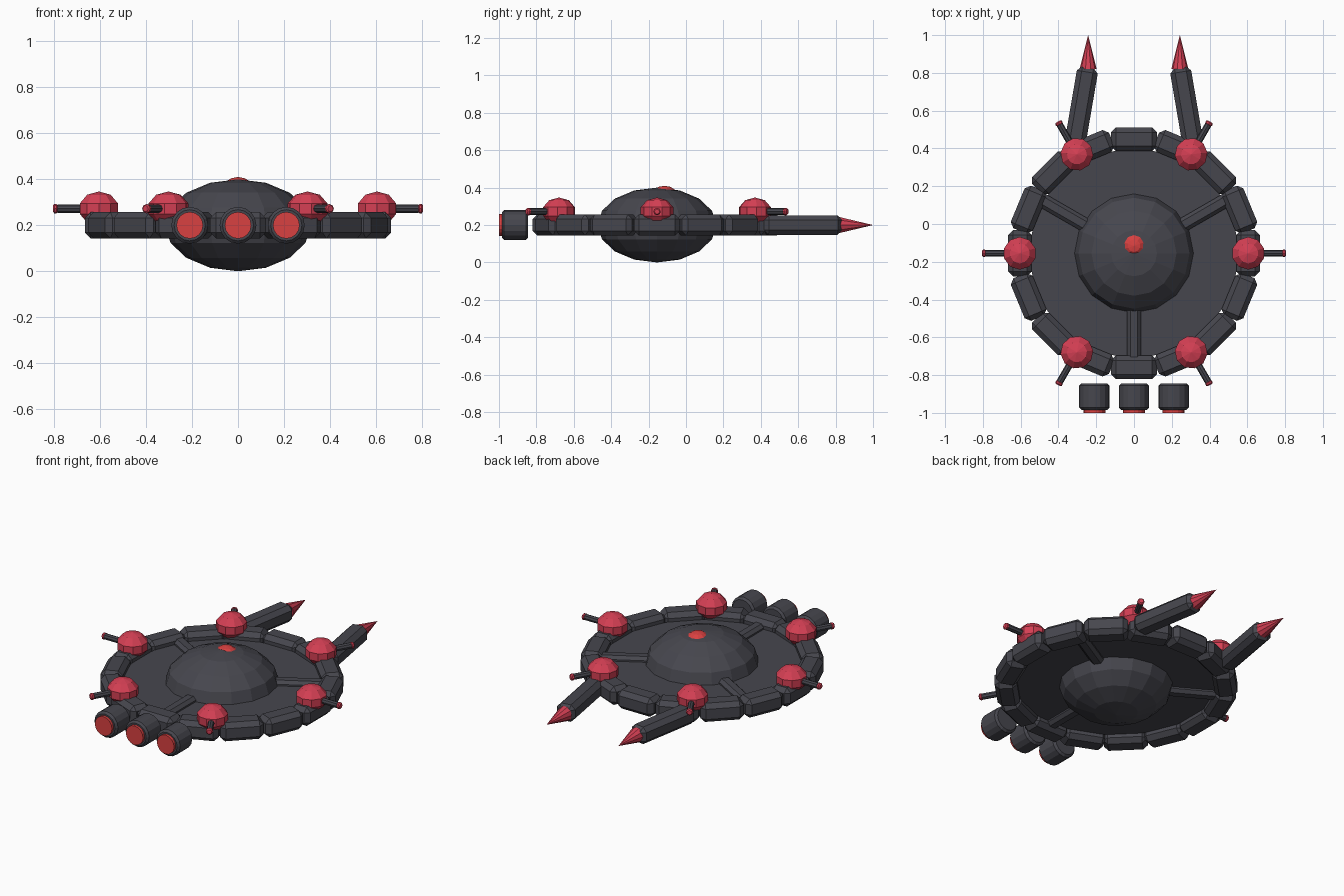
import bpy, bmesh, math
from mathutils import Matrix, Vector

if "Cube" in bpy.data.objects:
    bpy.data.objects.remove(bpy.data.objects["Cube"], do_unlink=True)

MID = 0.2                              # height of the hull's middle plane
CENTRE = Vector((0, -0.155, MID))      # centre of the saucer


def material(name, rgb):
    m = bpy.data.materials.new(name)
    m.use_nodes = True
    m.diffuse_color = (*rgb, 1)
    m.node_tree.nodes["Principled BSDF"].inputs["Base Color"].default_value = (*rgb, 1)
    return m


GREY = material("dark hull grey", (0.062, 0.062, 0.076))
CRIMSON = material("crimson", (0.66, 0.05, 0.088))
RED = material("glowing red", (0.69, 0.052, 0.052))


def finish(name, bm, mat, matrix):
    mesh = bpy.data.meshes.new(name)
    bm.to_mesh(mesh)
    bm.free()
    mesh.materials.append(mat)
    ob = bpy.data.objects.new(name, mesh)
    ob.matrix_world = matrix
    bpy.context.collection.objects.link(ob)
    return ob


def place(pos, angle=0):
    return Matrix.Translation(pos) @ Matrix.Rotation(angle, 4, 'Z')


def block(name, size, chamfer, mat, matrix):
    """Box with cut edges."""
    bm = bmesh.new()
    bmesh.ops.create_cube(bm, size=1)
    bmesh.ops.scale(bm, vec=size, verts=bm.verts)
    bmesh.ops.bevel(bm, geom=bm.edges[:], offset=chamfer, segments=1, affect='EDGES')
    return finish(name, bm, mat, matrix)


def ball(name, radius, half_height, sides, rings, mat, matrix):
    bm = bmesh.new()
    bmesh.ops.create_uvsphere(bm, u_segments=sides, v_segments=rings, radius=1)
    bmesh.ops.scale(bm, vec=(radius, radius, half_height), verts=bm.verts)
    return finish(name, bm, mat, matrix)


def tube(name, r1, r2, length, sides, mat, matrix, chamfer=0, axis='X'):
    """Cylinder or cone lying along +X, or standing along Z."""
    bm = bmesh.new()
    bmesh.ops.create_cone(bm, cap_ends=True, segments=sides, radius1=r1, radius2=r2, depth=length)
    if chamfer:
        rims = [e for e in bm.edges if abs(e.verts[0].co.z - e.verts[1].co.z) < 1e-5]
        bmesh.ops.bevel(bm, geom=rims, offset=chamfer, segments=1, affect='EDGES')
    if axis == 'X':
        bmesh.ops.rotate(bm, verts=bm.verts, matrix=Matrix.Rotation(math.pi / 2, 3, 'Y'))
    return finish(name, bm, mat, matrix)


def polar(radius, angle, lift=0):
    return CENTRE + Vector((radius * math.cos(angle), radius * math.sin(angle), lift))


# Saucer body
tube("deck_plate", 0.551, 0.551, 0.02, 32, GREY, place(CENTRE), axis='Z')
ball("central_dome", 0.318, MID, 16, 8, GREY, place(CENTRE))
ball("dome_light", 0.066, 0.045, 10, 6, RED, place((0, -0.115, 0.365)))

# Segmented outer ring
for i in range(16):
    a = i * math.tau / 16
    block("ring_segment", (0.125, 0.244, 0.114), 0.026, GREY, place(polar(0.604, a), a))

# Three spokes
for i in range(3):
    a = math.radians(30 + 120 * i)
    block("spoke", (0.34, 0.075, 0.075), 0.018, GREY, place(polar(0.41, a), a))

# Six turrets with outward guns
for i in range(6):
    a = math.radians(60 * i)
    ball("turret", 0.0915, 0.075, 10, 5, CRIMSON, place(polar(0.605, a, 0.072), a))
    tube("gun_barrel", 0.018, 0.018, 0.15, 8, GREY, place(polar(0.711, a, 0.072), a))
    tube("gun_tip", 0.02, 0.02, 0.022, 8, CRIMSON, place(polar(0.794, a, 0.072), a), 0.006)

# Two rear horns with spikes
for s in (1, -1):
    base, end = Vector((s * 0.315, 0.41, MID)), Vector((s * 0.243, 0.83, MID))
    run = end - base
    block("horn", (run.length, 0.112, 0.104), 0.026, GREY,
          place((base + end) / 2, math.atan2(run.y, run.x)))
    tube("horn_spike", 0.045, 0, 0.18, 10, CRIMSON, place((s * 0.243, 0.91, MID), math.pi / 2))

# Three front engines with glowing discs
for x in (-0.21, 0, 0.21):
    tube("engine", 0.08, 0.08, 0.14, 16, GREY, place((x, -0.914, MID), -math.pi / 2), 0.012)
    tube("engine_glow", 0.058, 0.058, 0.03, 16, RED, place((x, -0.985, MID), -math.pi / 2))
